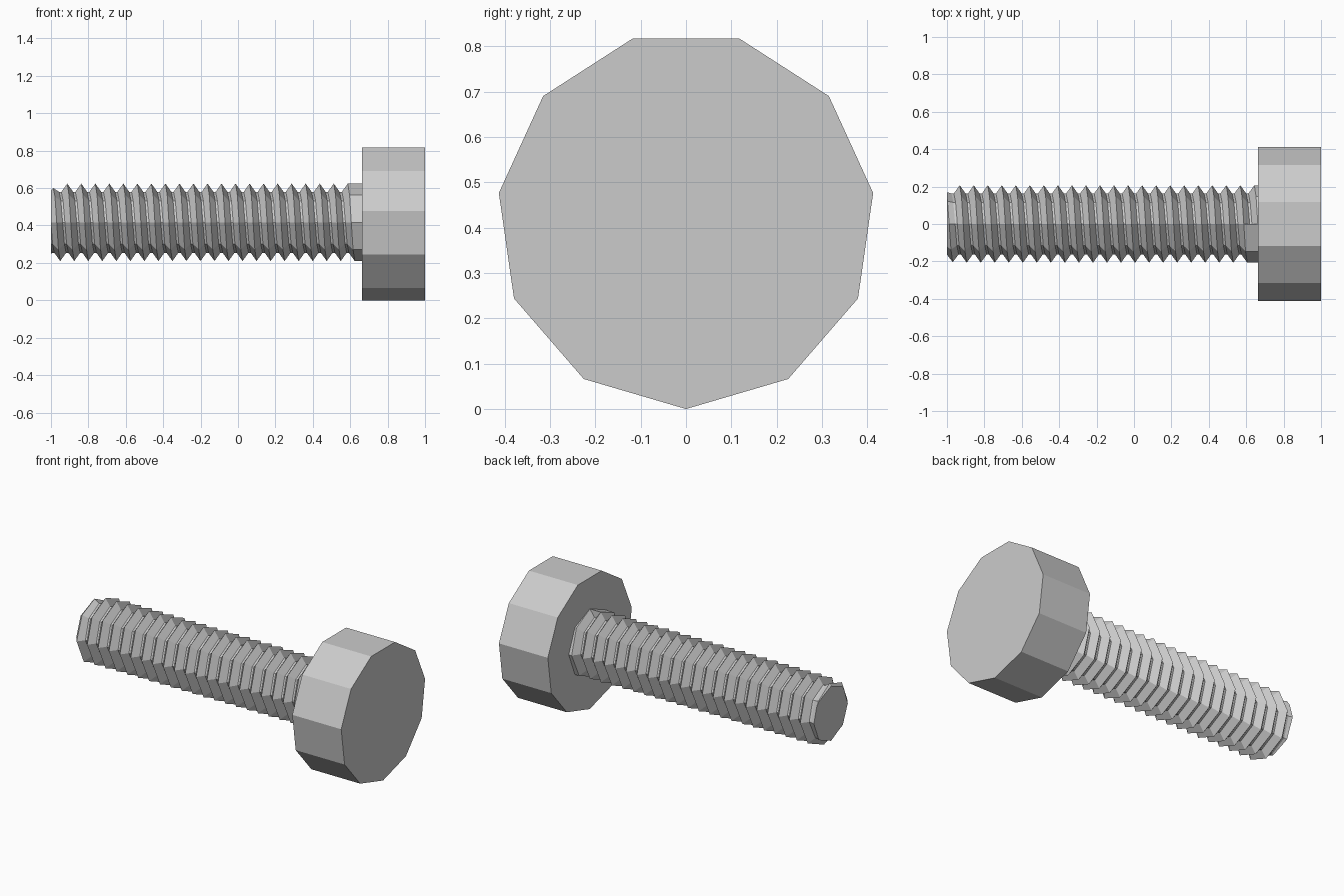
import bpy, bmesh
from math import pi, cos, sin

cube = bpy.data.objects.get("Cube")
if cube:
    bpy.data.objects.remove(cube, do_unlink=True)

AXIS_Z = 0.417
HEAD_R, HEAD_X0, HEAD_X1 = 0.417, 0.663, 1.0
CREST_R, ROOT_R, PITCH = 0.207, 0.163, 0.075
SIDES, STEPS = 8, 184          # facets per turn, helix steps
LAST_CREST = 0.587             # where the groove runs out, at the top
TIP = -1.0

steel = bpy.data.materials.new("steel grey")
steel.use_nodes = True
grey = (0.6, 0.6, 0.6, 1)
steel.diffuse_color = grey
steel.node_tree.nodes["Principled BSDF"].inputs["Base Color"].default_value = grey


def finish(bm, name):
    bmesh.ops.recalc_face_normals(bm, faces=bm.faces)
    mesh = bpy.data.meshes.new(name)
    bm.to_mesh(mesh)
    bm.free()
    mesh.materials.append(steel)
    obj = bpy.data.objects.new(name, mesh)
    bpy.context.collection.objects.link(obj)
    return obj


def point(bm, x, r, angle):
    return bm.verts.new((x, r * cos(angle), AXIS_Z + r * sin(angle)))


# Bolt head: eleven-sided prism with one corner straight down
bm = bmesh.new()
rings = [[point(bm, x, HEAD_R, -pi / 2 + 2 * pi * k / 11) for k in range(11)]
         for x in (HEAD_X0, HEAD_X1)]
for ring in rings:
    bm.faces.new(ring)
for k in range(11):
    n = (k + 1) % 11
    bm.faces.new((rings[0][k], rings[0][n], rings[1][n], rings[1][k]))
finish(bm, "bolt_head")

# Threaded shank: a V groove swept along a helix
bm = bmesh.new()
groove = [(0, CREST_R), (0.42, ROOT_R), (0.58, ROOT_R), (1, CREST_R)]


def station(i):
    turn = (i - STEPS) / SIDES
    return LAST_CREST + PITCH * turn, pi / 2 + 2 * pi * turn


rows = []
for i in range(STEPS + 1):
    x, a = station(i)
    rows.append([point(bm, x + PITCH * t, r, a) for t, r in groove])
for lower, upper in zip(rows, rows[1:]):
    for j in range(3):
        bm.faces.new((lower[j], lower[j + 1], upper[j + 1], upper[j]))
bm.faces.new(rows[-1])         # wall where the groove ends

# Plain collar between the last crest and the head
collar = []
for i in range(STEPS, STEPS + SIDES + 1):
    x, a = station(i)
    collar.append((point(bm, x, CREST_R, a), point(bm, HEAD_X0 + 0.01, CREST_R, a)))
for (a0, b0), (a1, b1) in zip(collar, collar[1:]):
    bm.faces.new((a0, b0, b1, a1))
bmesh.ops.remove_doubles(bm, verts=bm.verts, dist=0.0005)

# Flat cut at the tip, closed with a cap
cut = bmesh.ops.bisect_plane(bm, geom=bm.verts[:] + bm.edges[:] + bm.faces[:],
                             plane_co=(TIP, 0, 0), plane_no=(1, 0, 0), clear_inner=True)
rim = [e for e in cut["geom_cut"] if isinstance(e, bmesh.types.BMEdge)]
bmesh.ops.contextual_create(bm, geom=rim)

# Chamfer the first thread
for v in bm.verts:
    r = ((v.co.y) ** 2 + (v.co.z - AXIS_Z) ** 2) ** 0.5
    limit = 0.17 + 1.1 * (v.co.x - TIP)
    if r > limit:
        v.co.y *= limit / r
        v.co.z = AXIS_Z + (v.co.z - AXIS_Z) * limit / r
finish(bm, "threaded_shank")
